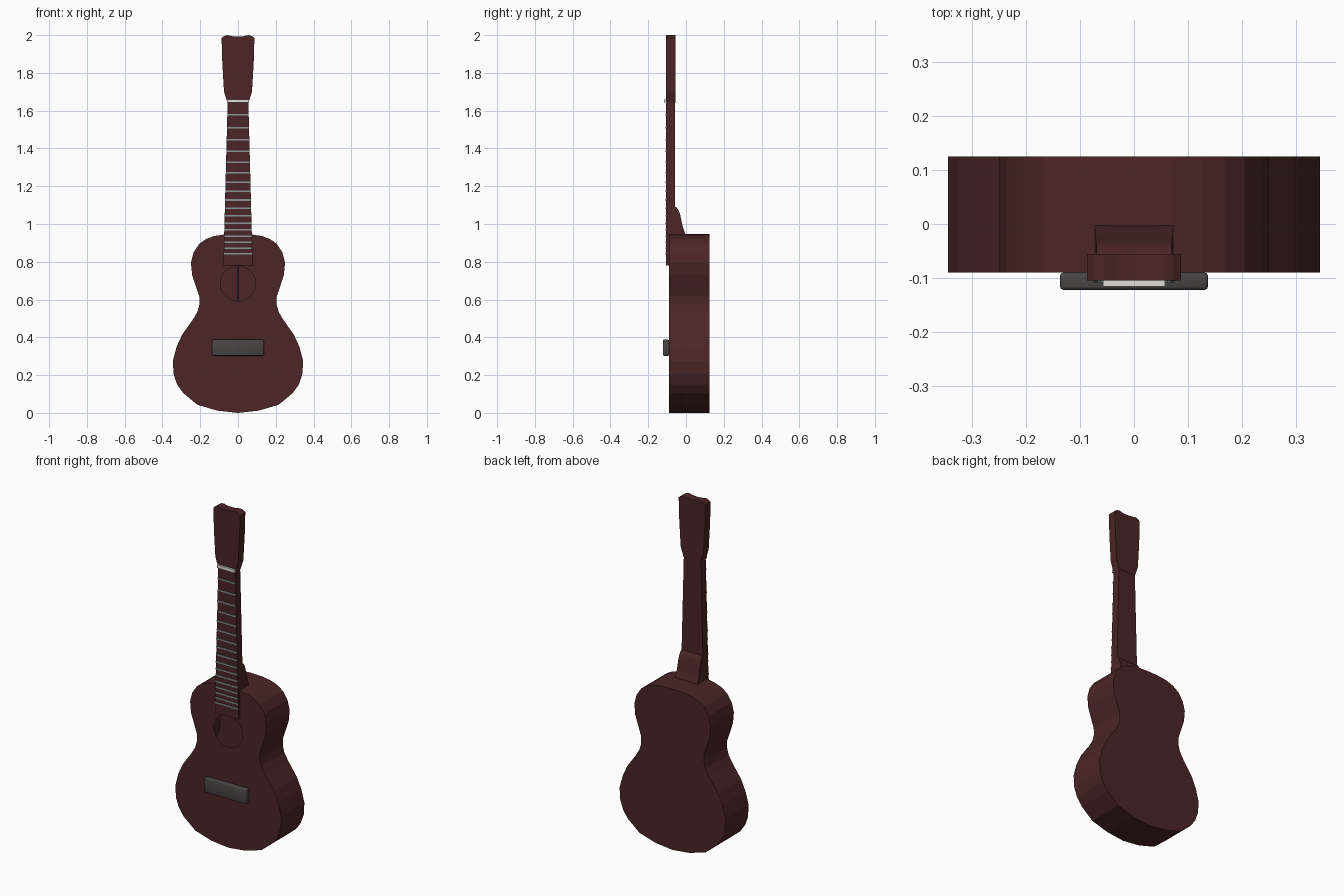
import bpy, bmesh, math

if "Cube" in bpy.data.objects:
    bpy.data.objects.remove(bpy.data.objects["Cube"])


def material(name, rgb):
    m = bpy.data.materials.new(name)
    m.diffuse_color = (*rgb, 1)
    m.use_nodes = True
    m.node_tree.nodes["Principled BSDF"].inputs["Base Color"].default_value = m.diffuse_color
    return m


WOOD = material("red brown wood", (0.072, 0.018, 0.019))
DARK = material("dark grey", (0.065, 0.058, 0.058))
METAL = material("fret metal", (0.25, 0.33, 0.31))
IVORY = material("ivory", (0.75, 0.74, 0.68))
BLACK = material("seam black", (0.012, 0.006, 0.006))


def finish(bm, name, mat):
    bmesh.ops.recalc_face_normals(bm, faces=bm.faces)
    me = bpy.data.meshes.new(name)
    bm.to_mesh(me)
    bm.free()
    me.materials.append(mat)
    ob = bpy.data.objects.new(name, me)
    bpy.context.collection.objects.link(ob)
    return ob


def loft(name, a, b, mat):
    """Closed solid between two matching rings of points."""
    bm = bmesh.new()
    va, vb = [bm.verts.new(p) for p in a], [bm.verts.new(p) for p in b]
    bm.faces.new(va)
    bm.faces.new(vb[::-1])
    n = len(va)
    for i in range(n):
        j = (i + 1) % n
        bm.faces.new((va[i], va[j], vb[j], vb[i]))
    return finish(bm, name, mat)


def mirrored(half):
    """Complete a right-hand x-z half outline across x = 0."""
    return half + [(-x, z) for x, z in reversed(half) if x > 1e-6]


def plate(name, half, y0, y1, mat):
    pts = mirrored(half)
    return loft(name, [(x, y0, z) for x, z in pts], [(x, y1, z) for x, z in pts], mat)


def box(name, hx, y0, y1, z0, z1, mat):
    return plate(name, [(hx, z1), (hx, z0)], y0, y1, mat)


def neck_half(z):
    return 0.055 + (1.64 - z) * 0.0262


# hollow body with a round sound hole
FRONT, BACK = -0.09, 0.125
outline = mirrored([
    (0, 0.947), (0.07, 0.945), (0.127, 0.936), (0.168, 0.921), (0.205, 0.895),
    (0.235, 0.85), (0.249, 0.795), (0.243, 0.73), (0.218, 0.655), (0.205, 0.615),
    (0.204, 0.575), (0.215, 0.535), (0.237, 0.497), (0.295, 0.415), (0.325, 0.35),
    (0.345, 0.275), (0.341, 0.205), (0.322, 0.15), (0.29, 0.105), (0.215, 0.043),
    (0.11, 0.012), (0, 0.0)])
bm = bmesh.new()
rim = [bm.verts.new((x, FRONT, z)) for x, z in outline]
back = [bm.verts.new((x, BACK, z)) for x, z in outline]
n = len(rim)
for i in range(n):
    j = (i + 1) % n
    bm.faces.new((rim[i], rim[j], back[j], back[i]))
bm.faces.new(back)
hole = []
for i in range(32):
    t = i * math.tau / 32
    hole.append(bm.verts.new((0.093 * math.cos(t), FRONT, 0.685 + 0.093 * math.sin(t))))
edges = [bm.edges.new((hole[i], hole[(i + 1) % 32])) for i in range(32)]
edges += [bm.edges.get((rim[i], rim[(i + 1) % n])) for i in range(n)]
bmesh.ops.triangle_fill(bm, edges=edges, use_beauty=True)
finish(bm, "body", WOOD)

# dark centre seam on the inside of the back
box("inner_back_seam", 0.006, BACK - 0.006, BACK - 0.001, 0.02, 0.93, BLACK)

# neck, fingerboard and headstock
plate("neck", [(neck_half(1.64), 1.64), (neck_half(0.945), 0.945)], -0.092, -0.058, WOOD)
plate("fingerboard", [(neck_half(1.64), 1.64), (neck_half(0.78), 0.78)], -0.105, -0.09, WOOD)
plate("headstock", [(0, 1.992), (0.03, 1.994), (0.055, 2.0), (0.072, 1.996), (0.087, 1.985),
                    (0.083, 1.85), (0.074, 1.70), (0.055, 1.64)], -0.105, -0.056, WOOD)

# curved heel joining neck and body
heel = [(-0.06, 0.945), (-0.06, 1.092), (-0.05, 1.088), (-0.038, 1.07), (-0.03, 1.045),
        (-0.018, 0.99), (-0.003, 0.945)]
loft("heel", [(neck_half(z), y, z) for y, z in heel],
     [(-neck_half(z), y, z) for y, z in heel], WOOD)

# nut and frets, spaced by the equal-tempered rule
box("nut", 0.057, -0.116, -0.1, 1.642, 1.66, IVORY)
for k in range(1, 18):
    z = 1.65 - 1.29 * (1 - 2 ** (-k / 12))
    box(f"fret_{k}", neck_half(z), -0.109, -0.104, z - 0.004, z + 0.004, METAL)

# bridge with softened edges
bridge = box("bridge", 0.137, -0.122, FRONT, 0.302, 0.388, DARK)
bev = bridge.modifiers.new("soft_edges", "BEVEL")
bev.width, bev.segments = 0.006, 2
for p in bridge.data.polygons:
    p.use_smooth = True
